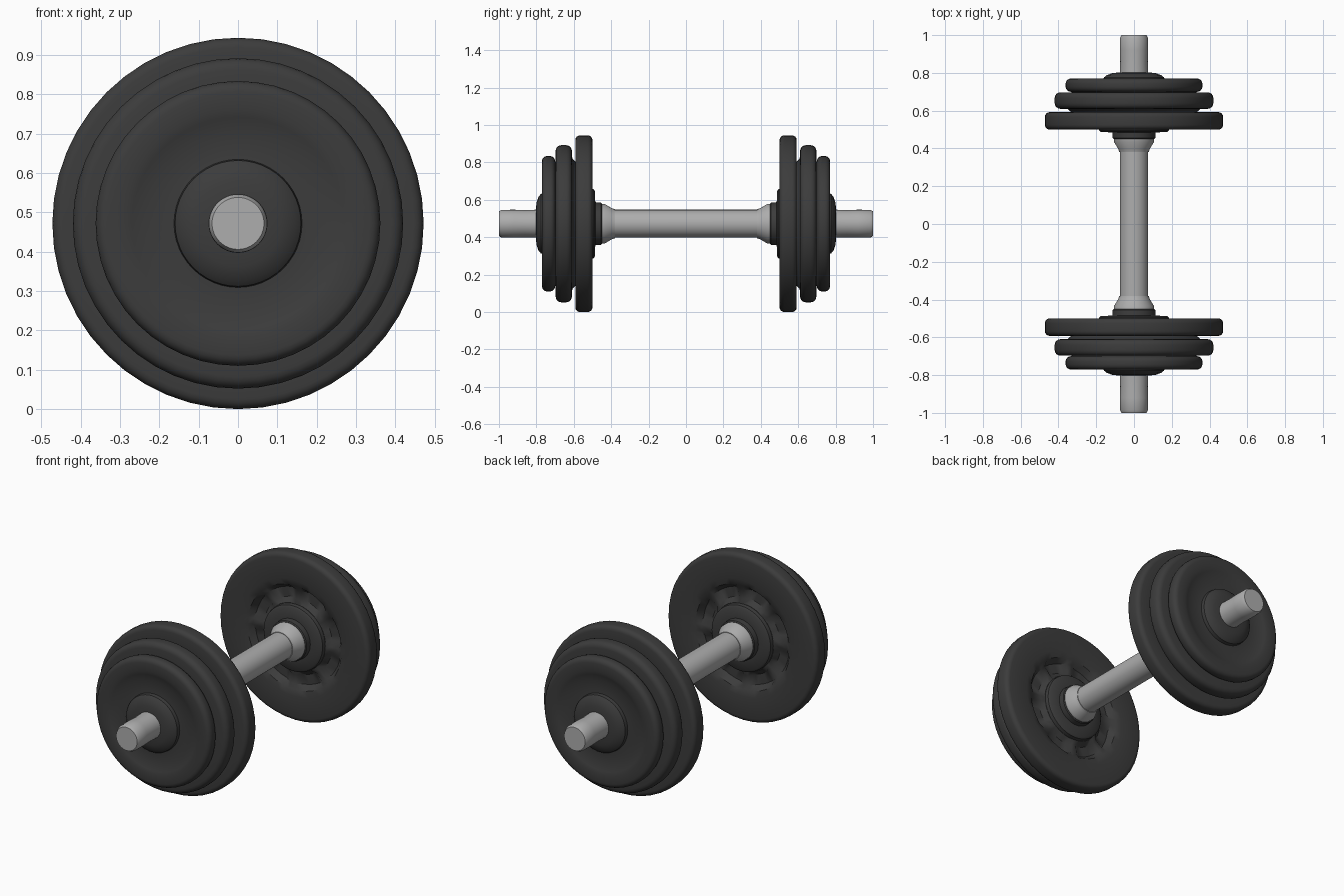
import bpy, bmesh, math

if "Cube" in bpy.data.objects:
    bpy.data.objects.remove(bpy.data.objects["Cube"])

AXIS_Z = 0.472
SEGS = 48


def material(name, rgb):
    m = bpy.data.materials.new(name)
    m.diffuse_color = (*rgb, 1)
    m.use_nodes = True
    m.node_tree.nodes["Principled BSDF"].inputs["Base Color"].default_value = m.diffuse_color
    return m


BLACK = material("black_rubber", (0.045, 0.045, 0.045))
STEEL = material("brushed_steel", (0.42, 0.42, 0.42))


def lathe(name, profile, mat, closed=False, pockets=None):
    """Spin (y, r) points round the bar axis and mirror to the other end.
    pockets = (point indices, depth, count) sinks those points between spokes."""
    bm = bmesh.new()
    rings = []
    for i, (y, r) in enumerate(profile):
        ring = []
        for s in range(SEGS):
            a = 2 * math.pi * s / SEGS
            dy = 0
            if pockets and i in pockets[0]:
                step = SEGS // pockets[2]
                dy = pockets[1] if 1 <= s % step <= step - 2 else 0
            ring.append(bm.verts.new((r * math.cos(a), y + dy, r * math.sin(a))))
        rings.append(ring)
    pairs = list(zip(rings, rings[1:]))
    if closed:
        pairs.append((rings[-1], rings[0]))
    for a, b in pairs:
        for s in range(SEGS):
            t = (s + 1) % SEGS
            bm.faces.new((a[s], a[t], b[t], b[s]))
    if not closed:
        bm.faces.new(rings[-1])
    bmesh.ops.recalc_face_normals(bm, faces=bm.faces)
    if not closed:
        # open end lies on the mirror plane: make sure the wall faces outward
        bm.faces.ensure_lookup_table()
        f = bm.faces[0]
        c = f.calc_center_median()
        if f.normal.x * c.x + f.normal.z * c.z < 0:
            bmesh.ops.reverse_faces(bm, faces=bm.faces)
    me = bpy.data.meshes.new(name)
    bm.to_mesh(me)
    bm.free()
    me.materials.append(mat)
    me.polygons.foreach_set("use_smooth", [True] * len(me.polygons))
    me.set_sharp_from_angle(angle=math.radians(40))
    ob = bpy.data.objects.new(name, me)
    ob.location.z = AXIS_Z
    bpy.context.collection.objects.link(ob)
    mod = ob.modifiers.new("mirror", "MIRROR")
    mod.use_axis = (False, True, False)
    mod.use_clip = True
    return ob


def rounded_edge(y0, y1, r, c):
    """Outer rim of a plate, rounded with radius c, from inner to outer face."""
    pts = []
    for k in range(5):
        a = math.pi / 2 * k / 4
        pts.append((y0 + c * (1 - math.sin(a)), r - c * (1 - math.cos(a))))
    pts.reverse()
    for k in range(5):
        a = math.pi / 2 * k / 4
        pts.append((y1 - c * (1 - math.sin(a)), r - c * (1 - math.cos(a))))
    return pts


BORE = 0.07

# Steel bar: grip, full length shaft and end chamfer
lathe("bar", [(0, 0.075), (0.80, 0.075), (0.86, 0.073), (0.92, 0.075),
              (0.985, 0.074), (1.0, 0.066)], STEEL)

# Tapered steel shoulder at each end of the grip
lathe("grip_shoulder", [(0.38, BORE), (0.38, 0.078), (0.395, 0.082), (0.435, 0.106),
                        (0.46, 0.106), (0.46, BORE)], STEEL, closed=True)

# Dark inner hub with its flange
lathe("inner_hub", [(0.45, BORE), (0.45, 0.108), (0.455, 0.113), (0.485, 0.115),
                    (0.487, 0.175), (0.495, 0.185), (0.53, 0.19), (0.53, BORE)],
      BLACK, closed=True)

# Large plate: dished inner face with pockets between spokes
lathe("large_plate", [(0.53, BORE), (0.515, 0.19), (0.52, 0.215), (0.52, 0.27),
                      (0.508, 0.295), (0.50, 0.33)]
      + rounded_edge(0.50, 0.592, 0.472, 0.025)
      + [(0.592, 0.33), (0.575, 0.29), (0.59, 0.15), (0.59, BORE)],
      BLACK, closed=True, pockets=((2, 3), 0.022, 8))

# Medium plate
lathe("medium_plate", [(0.59, BORE), (0.59, 0.33), (0.608, 0.35)]
      + rounded_edge(0.61, 0.697, 0.42, 0.03)
      + [(0.697, 0.33), (0.69, 0.15), (0.69, BORE)], BLACK, closed=True)

# Small plate: raised rim and dished outer face
lathe("small_plate", [(0.68, BORE), (0.68, 0.30)]
      + rounded_edge(0.70, 0.77, 0.362, 0.027)
      + [(0.77, 0.29), (0.765, 0.27), (0.753, 0.235), (0.755, 0.17), (0.76, BORE)],
      BLACK, closed=True)

# Outer lock collar
lathe("lock_collar", [(0.74, BORE), (0.74, 0.165), (0.775, 0.16), (0.788, 0.145),
                      (0.80, 0.11), (0.802, BORE)], BLACK, closed=True)
